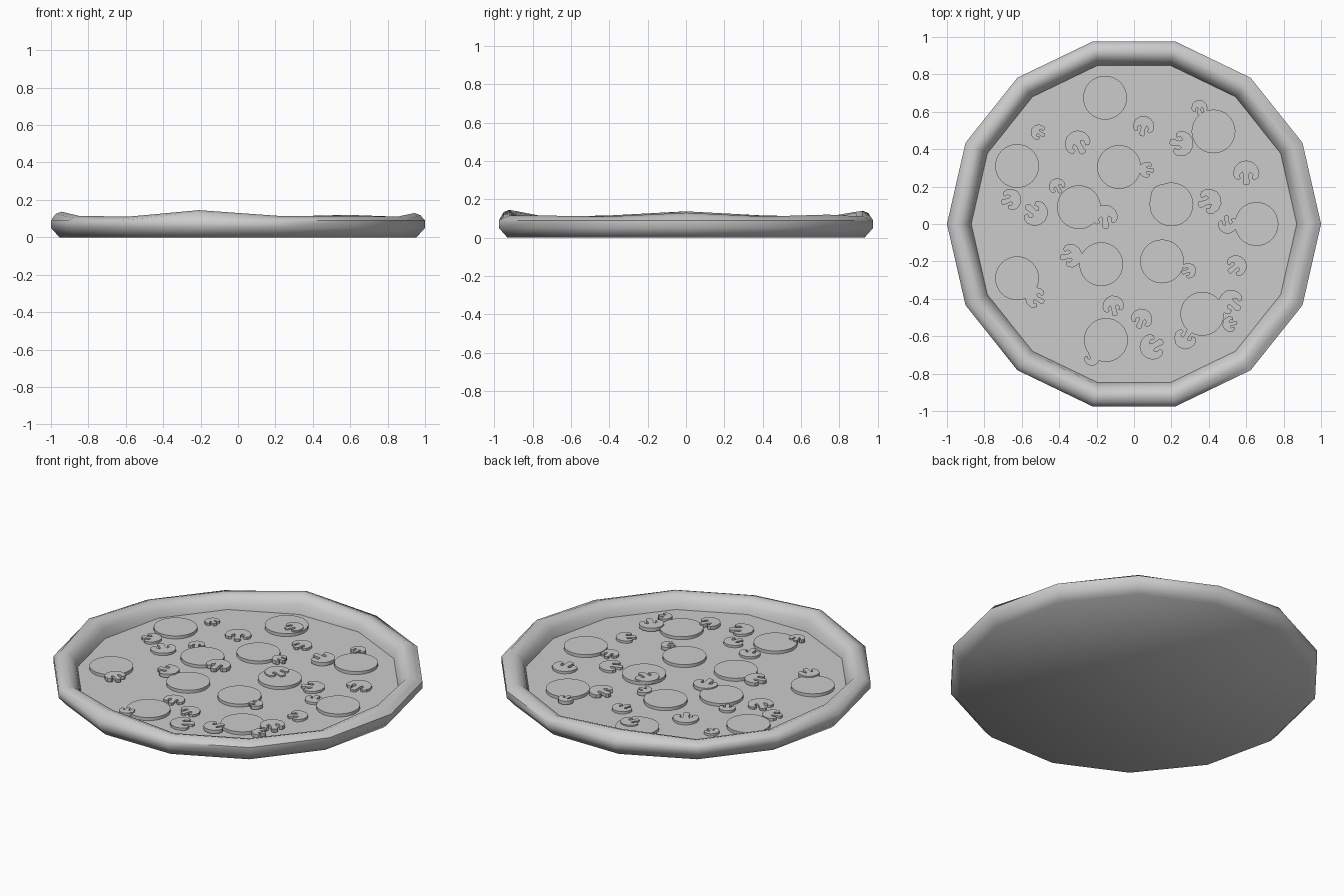
import bpy, bmesh
from math import cos, sin, pi, radians
from mathutils import Matrix

if "Cube" in bpy.data.objects:
    bpy.data.objects.remove(bpy.data.objects["Cube"])

SIDES = 14
CHEESE_Z = 0.035


def finish(bm, name, angle=40):
    bmesh.ops.recalc_face_normals(bm, faces=bm.faces)
    me = bpy.data.meshes.new(name)
    bm.to_mesh(me)
    bm.free()
    ob = bpy.data.objects.new(name, me)
    bpy.context.collection.objects.link(ob)
    bpy.ops.object.select_all(action='DESELECT')
    bpy.context.view_layer.objects.active = ob
    ob.select_set(True)
    bpy.ops.object.shade_smooth_by_angle(angle=radians(angle))
    return ob


def ring_point(r, z, k):
    a = 2 * pi * k / SIDES
    return (r * cos(a), r * sin(a), z)


# Crust: 14-sided ring with an uneven crest and a flat closed base
crest = [.13, .11, .12, .11, .14, .11, .115, .137, .115, .11, .145, .115, .115, .11]
bm = bmesh.new()
rows = []
for k, h in enumerate(crest):
    profile = [(.955, 0), (1, .05), (1, .09), (.975, h - .012), (.945, h),
               (.91, h - .012), (.882, h - .045), (.87, CHEESE_Z)]
    rows.append([bm.verts.new(ring_point(r, z, k)) for r, z in profile])
for k in range(SIDES):
    a, b = rows[k], rows[(k + 1) % SIDES]
    for i in range(len(a) - 1):
        bm.faces.new((a[i], b[i], b[i + 1], a[i + 1]))
bm.faces.new([row[0] for row in reversed(rows)])
finish(bm, "crust", 50)

# Cheese: flat 14-sided sheet
bm = bmesh.new()
bm.faces.new([bm.verts.new(ring_point(.87, CHEESE_Z, k)) for k in range(SIDES)])
finish(bm, "cheese")

# Pepperoni: thin round slices
pepperoni = [(-.155, .675), (.425, .495), (-.625, .31), (-.08, .305), (-.295, .09),
             (.2, .105), (.655, 0), (-.625, -.29), (-.175, -.215), (.15, -.2),
             (.365, -.48), (-.15, -.62)]
for i, (x, y) in enumerate(pepperoni):
    bm = bmesh.new()
    bmesh.ops.create_cone(bm, cap_ends=True, segments=32, radius1=.117, radius2=.117,
                          depth=.02, matrix=Matrix.Translation((x, y, CHEESE_Z + .008)))
    finish(bm, f"pepperoni_{i + 1}")

# Mushroom slices: mirrored half outline with cap, gill notch and stem
half = [(0, 1), (.5, .87), (.87, .5), (1, .05), (.93, -.3), (.68, -.5), (.42, -.4),
        (.52, -.1), (.3, .1), (.2, -.1), (.26, -.75), (.14, -.88)]
outline = half + [(-x, y) for x, y in reversed(half[1:])]


def mushroom(name, x, y, size, stem_dir, top):
    bm = bmesh.new()
    rot = Matrix.Translation((x, y, 0)) @ Matrix.Rotation(radians(stem_dir + 90), 4, 'Z')
    verts = [bm.verts.new((px * size, py * size, top)) for px, py in outline]
    face = bm.faces.new(verts)
    res = bmesh.ops.extrude_face_region(bm, geom=[face], use_keep_orig=True)
    new = [v for v in res["geom"] if isinstance(v, bmesh.types.BMVert)]
    bmesh.ops.translate(bm, verts=new, vec=(0, 0, -.02))
    bmesh.ops.transform(bm, matrix=rot, verts=bm.verts)
    finish(bm, name)


# x, y, size, direction the stem points
on_cheese = [(-.51, .49, .042, -30), (-.30, .43, .07, -60), (.05, .52, .058, -100),
             (.60, .27, .07, -90), (-.66, .13, .058, 200), (-.53, .06, .07, 140),
             (.40, .12, .068, 200), (.50, 0, .052, 100), (-.41, .2, .045, -60),
             (.545, -.225, .058, 220), (-.11, -.44, .058, -80), (.04, -.51, .058, -110),
             (.10, -.655, .07, 30)]
on_top = [(.35, .62, .043, -90), (.25, .43, .068, 170), (.07, .29, .043, -10),
          (-.155, .035, .068, -85), (.155, .145, .068, -20), (-.34, -.17, .063, 190),
          (.29, -.25, .042, 200), (-.525, -.395, .057, -30), (.275, -.61, .06, 60),
          (.52, -.42, .068, -40), (.515, -.535, .042, 10), (-.225, -.715, .043, 110),
          (-.10, .66, .055, -120)]
for i, m in enumerate(on_cheese):
    mushroom(f"mushroom_low_{i + 1}", *m, CHEESE_Z + .014)
for i, m in enumerate(on_top):
    mushroom(f"mushroom_high_{i + 1}", *m, CHEESE_Z + .026)
